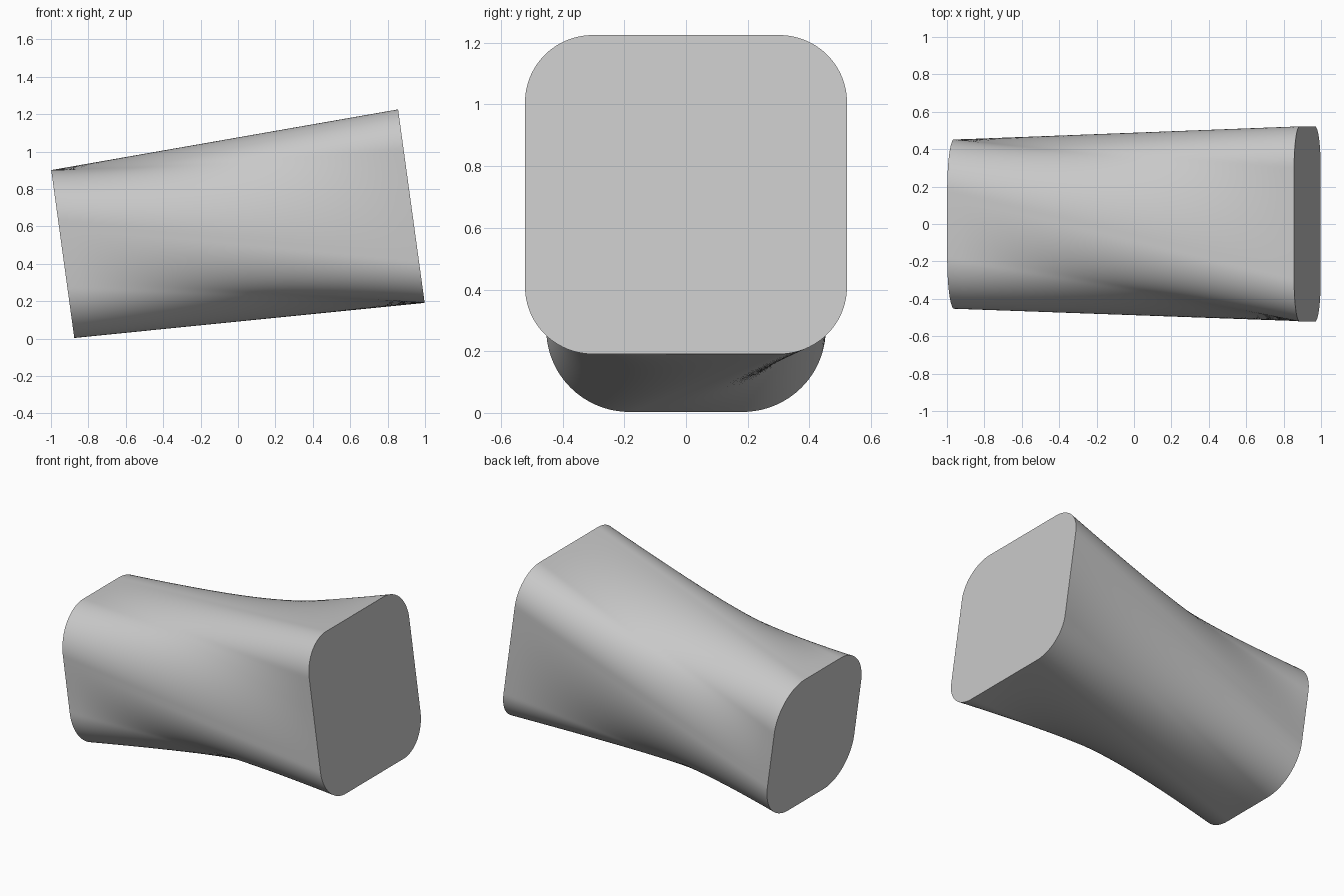
import bpy, bmesh, math
from mathutils import Vector

cube = bpy.data.objects.get("Cube")
if cube:
    bpy.data.objects.remove(cube, do_unlink=True)

SIDES, ROWS = 256, 24
START, END = Vector((-0.937, 0, 0.452)), Vector((0.927, 0, 0.708))
TWIST = 1 / 8  # share of the outline by which the far end is shifted


def rounded_square(t, half, radius):
    """Point at share t of the outline, counted from +y towards +z."""
    flat, arc = half - radius, radius * math.pi / 2
    quarter, share = divmod((t % 1) * 4, 1)
    d = share * (2 * flat + arc)
    if d < flat:
        p = Vector((half, d))
    elif d < flat + arc:
        a = (d - flat) / radius
        p = Vector((flat + radius * math.cos(a), flat + radius * math.sin(a)))
    else:
        p = Vector((2 * flat + arc - d, half))
    for _ in range(int(quarter)):
        p = Vector((-p.y, p.x))
    return p


# Frame of the tilted axis
axis = (END - START).normalized()
side = Vector((0, 1, 0))
up = axis.cross(side)


def end_ring(centre, half, radius, shift):
    points = [rounded_square(i / SIDES + shift, half, radius) for i in range(SIDES)]
    return [centre + side * p.x + up * p.y for p in points]


small_end = end_ring(START, 0.453, 0.27, 0)
large_end = end_ring(END, 0.522, 0.22, TWIST)

# Straight loft between the two twisted ends, closed with flat caps
bm = bmesh.new()
rings = [[bm.verts.new(a.lerp(b, r / ROWS)) for a, b in zip(small_end, large_end)]
         for r in range(ROWS + 1)]
for lower, upper in zip(rings, rings[1:]):
    for i in range(SIDES):
        j = (i + 1) % SIDES
        bm.faces.new((lower[i], lower[j], upper[j], upper[i]))
bm.faces.new(rings[0])
bm.faces.new(rings[-1])
bmesh.ops.recalc_face_normals(bm, faces=bm.faces)

mesh = bpy.data.meshes.new("twisted_block")
bm.to_mesh(mesh)
bm.free()
block = bpy.data.objects.new("twisted_block", mesh)
bpy.context.collection.objects.link(block)

# Plain grey
grey = bpy.data.materials.new("light_grey")
grey.use_nodes = True
colour = (0.58, 0.58, 0.58, 1)
grey.diffuse_color = colour
for node in grey.node_tree.nodes:
    if node.type == 'BSDF_PRINCIPLED':
        node.inputs["Base Color"].default_value = colour
mesh.materials.append(grey)

# Smooth walls, crisp cap edges
bpy.ops.object.select_all(action='DESELECT')
block.select_set(True)
bpy.context.view_layer.objects.active = block
bpy.ops.object.shade_smooth_by_angle(angle=math.radians(35))
